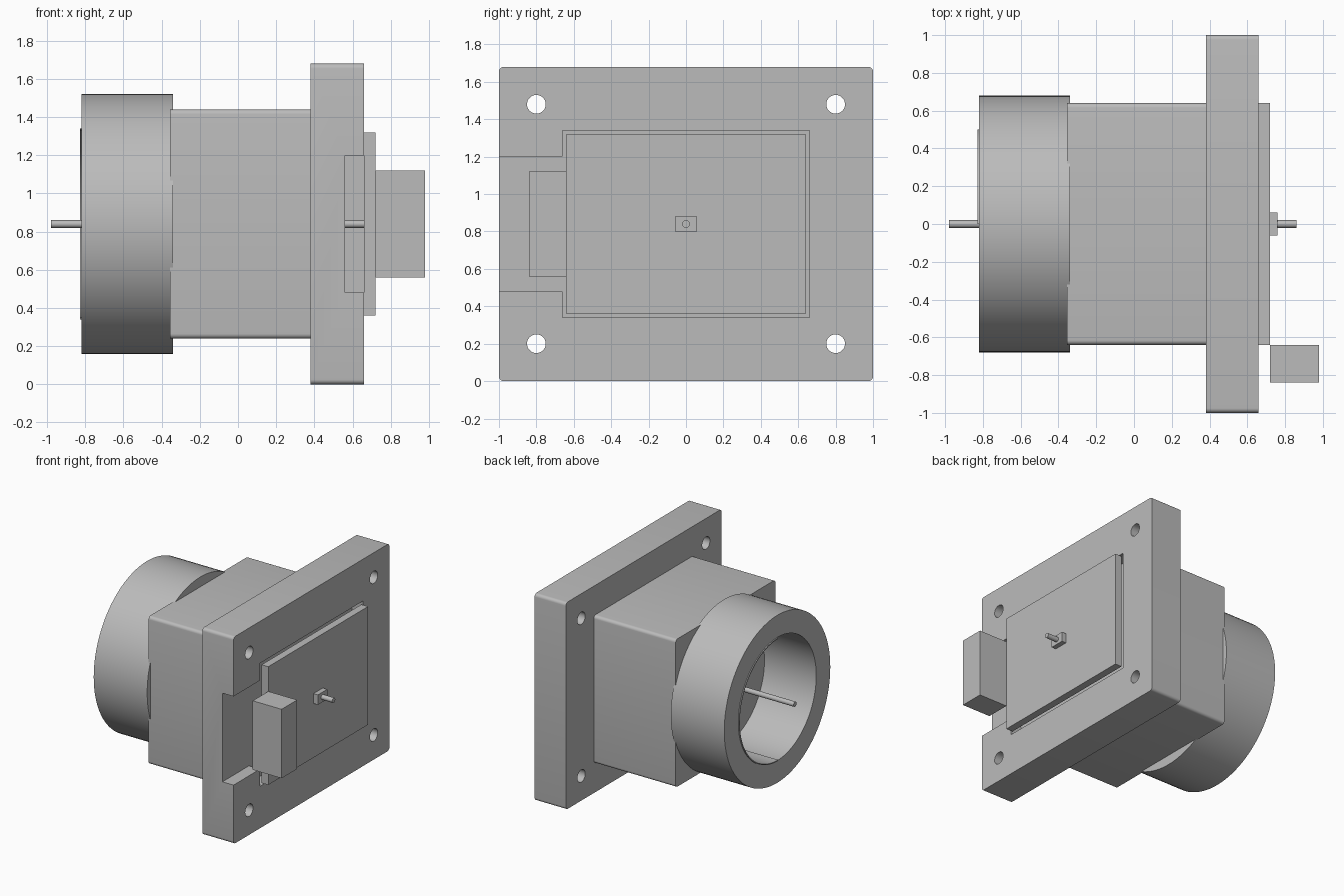
import bpy, bmesh, math
from mathutils import Matrix, Vector

cube = bpy.data.objects.get("Cube")
if cube:
    bpy.data.objects.remove(cube, do_unlink=True)

AXIS_Z = 0.84  # height of the central axis
GREY = (0.5, 0.5, 0.5, 1)

grey = bpy.data.materials.new("plain_grey")
grey.use_nodes = True
grey.diffuse_color = GREY
grey.node_tree.nodes["Principled BSDF"].inputs["Base Color"].default_value = GREY


def finish(name, bm, smooth=False):
    bmesh.ops.recalc_face_normals(bm, faces=bm.faces)
    mesh = bpy.data.meshes.new(name)
    bm.to_mesh(mesh)
    bm.free()
    mesh.materials.append(grey)
    ob = bpy.data.objects.new(name, mesh)
    bpy.context.collection.objects.link(ob)
    if smooth:
        smooth_shade(ob)
    return ob


def smooth_shade(ob):
    bpy.ops.object.select_all(action='DESELECT')
    ob.select_set(True)
    bpy.context.view_layer.objects.active = ob
    bpy.ops.object.shade_smooth_by_angle(angle=math.radians(35))


def box(name, x, y, z, fillet=0):
    """Box from ranges, with optional rounding of the edges along x."""
    bm = bmesh.new()
    size = [b - a for a, b in (x, y, z)]
    mid = [(a + b) / 2 for a, b in (x, y, z)]
    bmesh.ops.create_cube(bm, size=1, matrix=Matrix.Translation(mid) @ Matrix.Diagonal((*size, 1)))
    if fillet:
        along = [e for e in bm.edges if abs(e.verts[0].co.x - e.verts[1].co.x) > 0.01]
        bmesh.ops.bevel(bm, geom=along, offset=fillet, segments=5, affect='EDGES', profile=0.5)
    return finish(name, bm, fillet > 0)


def rod(name, x, y, z, radius, sides=24):
    bm = bmesh.new()
    place = Matrix.Translation(((x[0] + x[1]) / 2, y, z)) @ Matrix.Rotation(math.pi / 2, 4, 'Y')
    bmesh.ops.create_cone(bm, cap_ends=True, segments=sides, radius1=radius, radius2=radius,
                          depth=x[1] - x[0], matrix=place)
    return finish(name, bm, True)


def lathe(name, profile, steps, angle=math.tau):
    """Turn a closed (x, radius) profile about the central axis."""
    bm = bmesh.new()
    verts = [bm.verts.new((x, 0, AXIS_Z + r)) for x, r in profile]
    edges = [bm.edges.new((verts[i - 1], verts[i])) for i in range(len(verts))]
    bmesh.ops.spin(bm, geom=verts + edges, cent=(0, 0, AXIS_Z), axis=(-1, 0, 0),
                   angle=angle, steps=steps)
    bmesh.ops.remove_doubles(bm, verts=bm.verts, dist=0.0001)
    return finish(name, bm, True)


def cut(ob, cutters):
    for c in cutters:
        mod = ob.modifiers.new("cut", 'BOOLEAN')
        mod.operation, mod.solver, mod.object = 'DIFFERENCE', 'EXACT', c
    graph = bpy.context.evaluated_depsgraph_get()
    mesh = bpy.data.meshes.new_from_object(ob.evaluated_get(graph))
    ob.modifiers.clear()
    ob.data = mesh
    for c in cutters:
        bpy.data.objects.remove(c, do_unlink=True)
    smooth_shade(ob)


# Mounting plate with bolt holes, board recess and side notch
plate = box("mounting_plate", (0.38, 0.66), (-1, 1), (0, 1.68), fillet=0.025)
cutters = [rod("bolt_hole", (0.3, 0.75), y, z, 0.05, 32) for y in (-0.8, 0.8) for z in (0.2, 1.48)]
cutters.append(box("recess", (0.56, 0.75), (-0.66, 0.66), (0.34, 1.34)))
cutters.append(box("notch", (0.56, 0.75), (-1.1, -0.6), (0.48, 1.2)))
cut(plate, cutters)

# Housing block behind the plate
box("housing", (-0.355, 0.38), (-0.64, 0.64), (0.24, 1.44), fillet=0.025)

# Barrel ring, open towards the left end of the axis
lathe("barrel_ring", [(-0.82, 0.5), (-0.82, 0.68), (-0.34, 0.68), (-0.34, 0.5)], 96)

# Thin half sleeve lining the barrel on the back side
lathe("barrel_sleeve", [(-0.828, 0.492), (-0.828, 0.5), (-0.36, 0.5), (-0.36, 0.492)], 48, math.pi)

# Circuit board, connector and central pin with its collar
box("circuit_board", (0.66, 0.72), (-0.64, 0.64), (0.36, 1.32))
box("connector", (0.72, 0.98), (-0.84, -0.64), (0.56, 1.12))
box("pin_collar", (0.72, 0.76), (-0.06, 0.06), (0.80, 0.88))
rod("centre_pin", (-0.98, 0.86), 0, AXIS_Z, 0.02)
